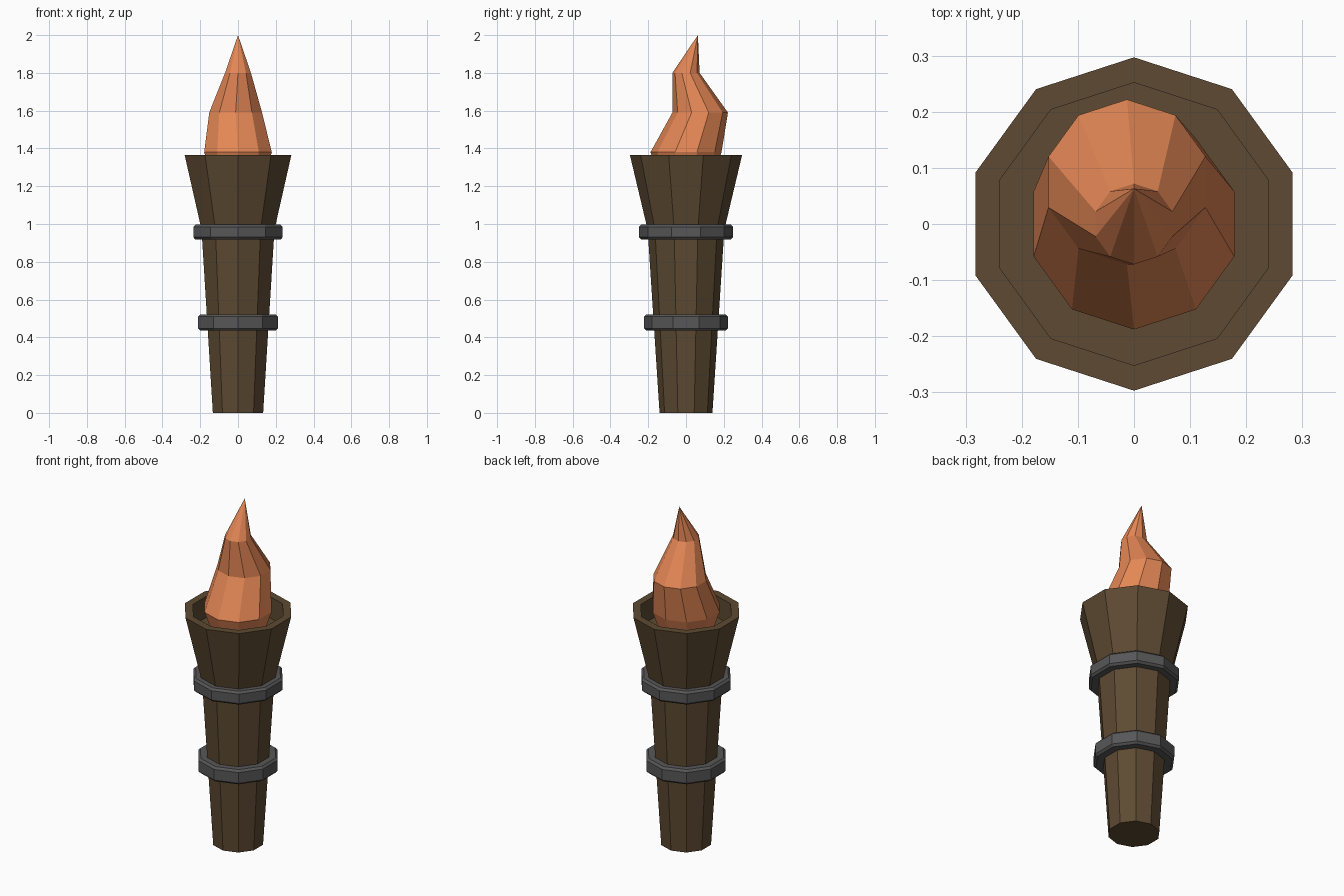
import bpy, math

if "Cube" in bpy.data.objects:
    bpy.data.objects.remove(bpy.data.objects["Cube"])

SIDES = 10


def make_material(name, rgb):
    mat = bpy.data.materials.new(name)
    mat.use_nodes = True
    mat.diffuse_color = (*rgb, 1)
    mat.node_tree.nodes["Principled BSDF"].inputs["Base Color"].default_value = (*rgb, 1)
    return mat


wood = make_material("dark wood", (0.11, 0.068, 0.032))
iron = make_material("dark iron", (0.095, 0.095, 0.098))
fire = make_material("orange flame", (0.77, 0.24, 0.09))


def lathe(name, rings, mat, tip=None, closed=False):
    """Join ten-sided rings given as (radius, height, centre x, centre y)."""
    verts, faces = [], []
    for radius, z, cx, cy in rings:
        for i in range(SIDES):
            a = math.tau * i / SIDES - math.pi / 2
            verts.append((cx + radius * math.cos(a), cy + radius * math.sin(a), z))
    count = len(rings)
    for r in range(count if closed else count - 1):
        low, high = r * SIDES, (r + 1) % count * SIDES
        for i in range(SIDES):
            j = (i + 1) % SIDES
            faces.append((low + i, low + j, high + j, high + i))
    top = (count - 1) * SIDES
    if not closed:
        faces.append(tuple(reversed(range(SIDES))))
        if tip:
            verts.append(tip)
            faces += [(top + i, top + (i + 1) % SIDES, len(verts) - 1) for i in range(SIDES)]
        else:
            faces.append(tuple(range(top, top + SIDES)))
    mesh = bpy.data.meshes.new(name)
    mesh.from_pydata(verts, [], faces)
    mesh.materials.append(mat)
    obj = bpy.data.objects.new(name, mesh)
    bpy.context.collection.objects.link(obj)
    return obj


# Tapered handle with a flared, hollow cup
handle = [(0.14, 0), (0.203, 0.97), (0.297, 1.365), (0.252, 1.365), (0.252, 1.24)]
lathe("handle_and_cup", [(r, z, 0, 0) for r, z in handle], wood)

# Chamfered metal bands around the handle
CHAMFER = 0.012
for name, radius, inner, low, high in (("lower_band", 0.222, 0.165, 0.435, 0.522),
                                       ("upper_band", 0.249, 0.195, 0.918, 0.997)):
    profile = [(inner, low), (radius - CHAMFER, low), (radius, low + CHAMFER),
               (radius, high - CHAMFER), (radius - CHAMFER, high), (inner, high)]
    lathe(name, [(r, z, 0, 0) for r, z in profile], iron, closed=True)

# Flame swaying back and forth up to a point
flame = [(0.14, 1.24, 0, 0), (0.188, 1.38, 0, 0), (0.147, 1.59, -0.0125, 0.075), (0.072, 1.8, 0, 0)]
lathe("flame", flame, fire, tip=(0, 0.063, 2))
